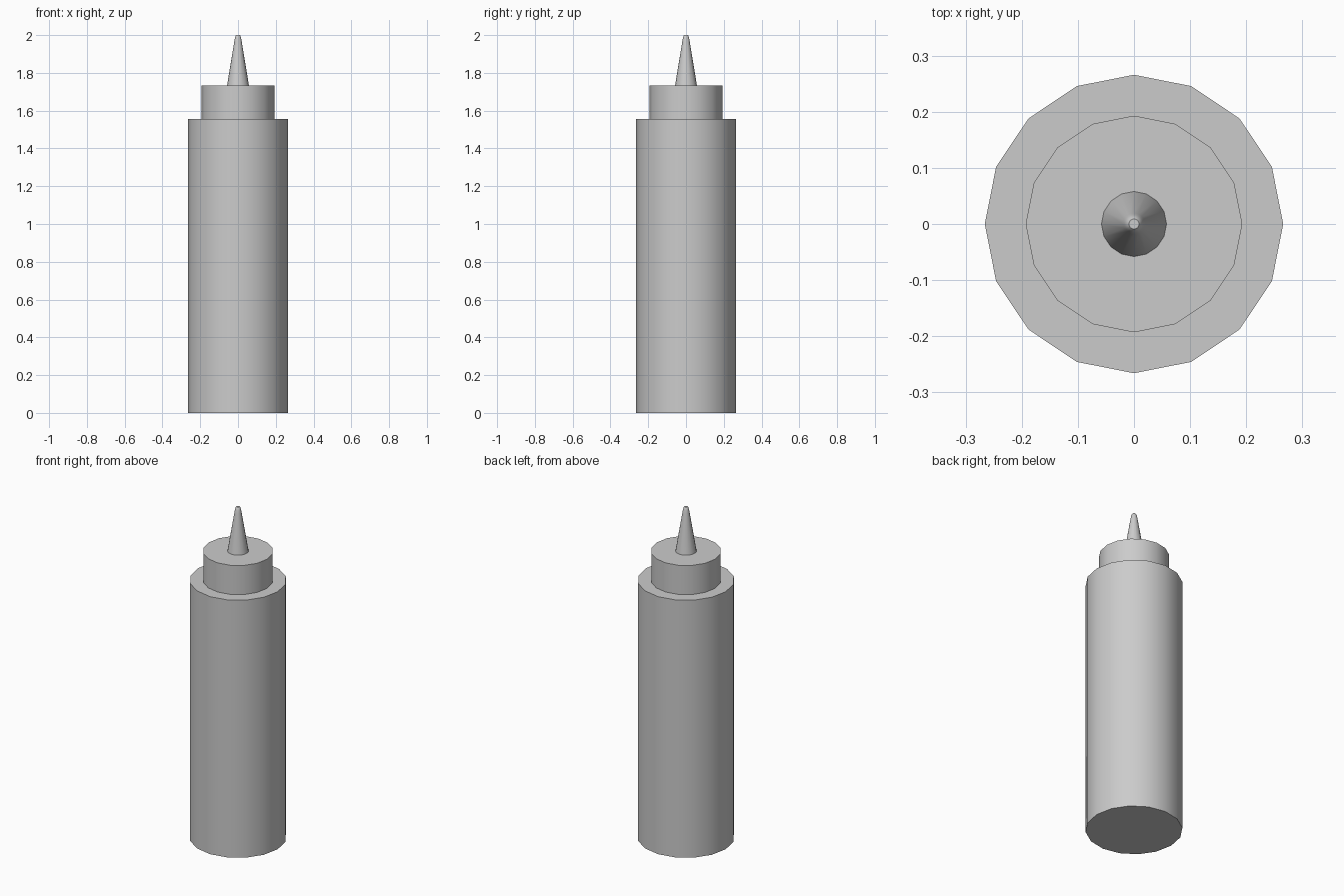
import bpy, bmesh, math

if "Cube" in bpy.data.objects:
    bpy.data.objects.remove(bpy.data.objects["Cube"])

SIDES = 16


def lathe(name, profile):
    """Closed 16-sided solid from (radius, z) rings, bottom to top."""
    bm = bmesh.new()
    rings = []
    for r, z in profile:
        rings.append([bm.verts.new((r * math.cos(2 * math.pi * i / SIDES),
                                    r * math.sin(2 * math.pi * i / SIDES), z))
                      for i in range(SIDES)])
    for lo, hi in zip(rings, rings[1:]):
        for i in range(SIDES):
            j = (i + 1) % SIDES
            bm.faces.new((lo[i], lo[j], hi[j], hi[i]))
    bm.faces.new(rings[0][::-1])
    bm.faces.new(rings[-1])
    mesh = bpy.data.meshes.new(name)
    bm.to_mesh(mesh)
    bm.free()
    obj = bpy.data.objects.new(name, mesh)
    bpy.context.collection.objects.link(obj)
    bpy.ops.object.select_all(action='DESELECT')
    obj.select_set(True)
    bpy.context.view_layer.objects.active = obj
    bpy.ops.object.shade_smooth_by_angle(angle=math.radians(35))
    return obj


# Squeeze bottle body
lathe("bottle_body", [(0.266, 0), (0.266, 1.557)])
# Screw cap
lathe("cap", [(0.193, 1.557), (0.193, 1.733)])
# Tapered nozzle with a rounded tip
lathe("nozzle", [(0.058, 1.733), (0.0195, 1.967), (0.0165, 1.984),
                 (0.0125, 1.996), (0.009, 2.0)])
